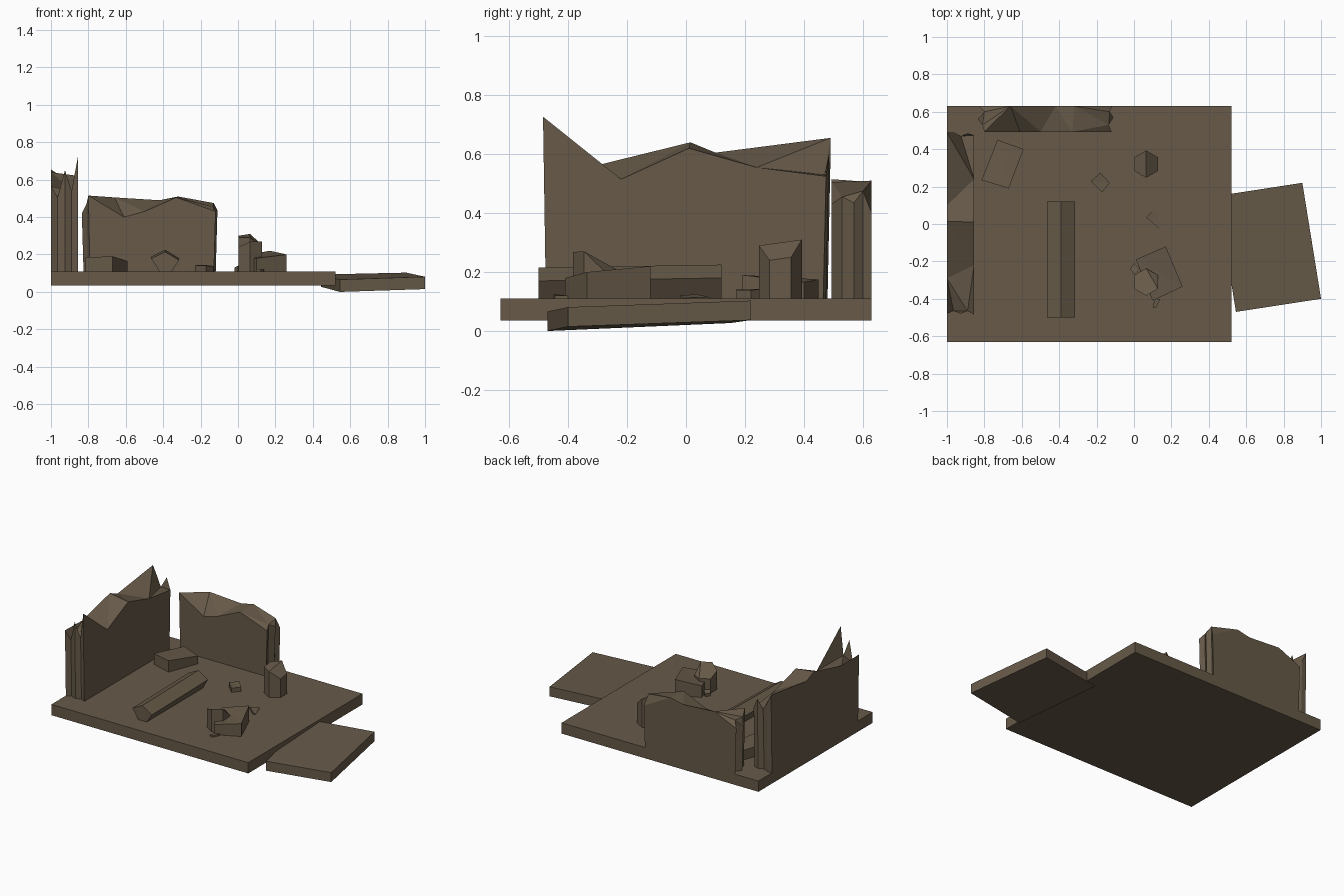
import bpy, bmesh, math
from mathutils import Vector

if "Cube" in bpy.data.objects:
    bpy.data.objects.remove(bpy.data.objects["Cube"])

stone = bpy.data.materials.new("brown_stone")
stone.diffuse_color = (0.135, 0.102, 0.066, 1)
stone.use_nodes = True
stone.node_tree.nodes["Principled BSDF"].inputs["Base Color"].default_value = stone.diffuse_color
FLOOR = 0.11


def finish(name, bm):
    bmesh.ops.recalc_face_normals(bm, faces=bm.faces)
    me = bpy.data.meshes.new(name)
    bm.to_mesh(me)
    bm.free()
    me.materials.append(stone)
    ob = bpy.data.objects.new(name, me)
    bpy.context.collection.objects.link(ob)
    return ob


def prism(name, lower, upper, split_top=False):
    """Join two matching loops with side quads and cap both ends."""
    bm = bmesh.new()
    a = [bm.verts.new(p) for p in lower]
    b = [bm.verts.new(p) for p in upper]
    n = len(a)
    for i in range(n):
        j = (i + 1) % n
        bm.faces.new((a[i], a[j], b[j], b[i]))
    bm.faces.new(a[::-1])
    top = bm.faces.new(b)
    if split_top:
        bmesh.ops.triangulate(bm, faces=[top])
    return finish(name, bm)


def block(name, corners, tops, z0=FLOOR):
    """Four-sided block with a height for every corner."""
    return prism(name, [(x, y, z0) for x, y in corners],
                 [(x, y, z) for (x, y), z in zip(corners, tops)], True)


def broken_wall(name, loop, centre, shrink):
    """Wall from an (x, y, top) loop, a little narrower at its foot."""
    cx, cy = centre
    sx, sy = shrink
    low = [(cx + (x - cx) * sx, cy + (y - cy) * sy, FLOOR) for x, y, z in loop]
    return prism(name, low, loop, True)


# base and tilted loose slab
block("floor_slab", [(-1, -.63), (.52, -.63), (.52, .63), (-1, .63)], [FLOOR] * 4, .035)
slab = [(.545, -.47, 0), (1, -.40, .015), (.90, .22, .037), (.445, .15, .027)]
prism("loose_slab", slab, [(x, y, z + .066) for x, y, z in slab])

# left broken wall: inner edge, jagged back end, outer edge, jagged front end
broken_wall("left_wall", [
    (-.855, -.485, .727), (-.855, -.22, .515), (-.855, .01, .62), (-.855, .24, .555),
    (-.855, .475, .525), (-.89, .485, .60), (-.925, .47, .53), (-.965, .49, .58),
    (-1, .49, .655), (-1, .10, .605), (-1, .015, .64), (-1, -.29, .565),
    (-1, -.48, .57), (-.965, -.465, .505), (-.925, -.48, .65), (-.89, -.465, .54)],
    (-.93, 0), (1, .98))

# back broken wall
broken_wall("back_wall", [
    (-.80, .493, .515), (-.61, .493, .40), (-.50, .493, .43), (-.33, .493, .505),
    (-.12, .493, .43), (-.135, .53, .455), (-.11, .57, .435), (-.13, .60, .475),
    (-.115, .63, .40), (-.32, .63, .51), (-.42, .63, .49), (-.66, .63, .505),
    (-.83, .63, .43), (-.80, .60, .47), (-.835, .56, .42), (-.81, .53, .47)],
    (-.47, .56), (.975, 1))

# fallen five-sided beam
front = [(-.42, .11), (-.355, .11), (-.315, .17), (-.39, .215), (-.465, .178)]
prism("fallen_beam", [(x, -.50, z) for x, z in front],
      [(x, .12, z + (.01 if z > .12 else 0)) for x, z in front])

# broken six-sided column stumps
def stump(name, cx, cy, r, tops, z0=FLOOR):
    pts = [(cx + r * math.cos(math.radians(30 + 60 * i)),
            cy + r * math.sin(math.radians(30 + 60 * i))) for i in range(6)]
    prism(name, [(x, y, z0) for x, y in pts],
          [(x, y, z) for (x, y), z in zip(pts, tops)], True)


stump("tall_stump", .065, .32, .073, [.25, .31, .30, .29, .29, .24])
stump("short_stump", .065, -.31, .073, [.20, .21, .21, .24, .268, .27])

# rubble blocks
block("large_block", [(.01, -.19), (.10, -.41), (.26, -.335), (.17, -.12)],
      [.19, .18, .20, .22])
block("corner_block", [(-.815, .235), (-.67, .19), (-.59, .40), (-.73, .45)],
      [.185, .19, .165, .175])
block("small_block", [(-.23, .23), (-.17, .17), (-.13, .22), (-.18, .275)],
      [.142, .14, .138, .145])
block("flat_chip", [(.065, .035), (.13, -.02), (.145, -.01), (.11, .08)],
      [.125, .12, .112, .115])
block("thin_chip", [(.10, -.45), (.12, -.445), (.14, -.40), (.11, -.40)],
      [.125, .12, .12, .12])
block("side_chip", [(-.02, -.24), (.0, -.27), (.03, -.24), (.0, -.21)],
      [.13, .14, .14, .13])
